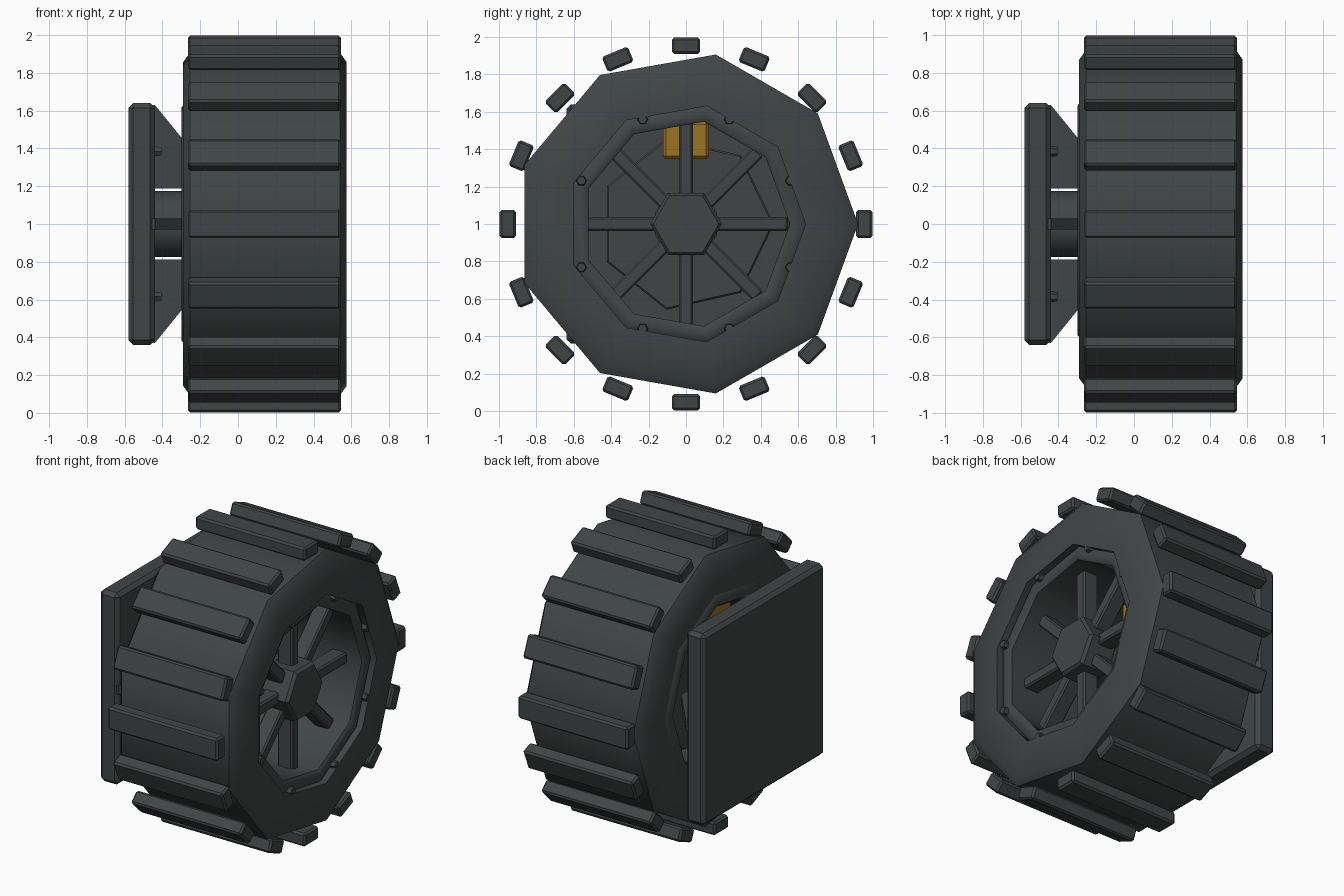
import bpy, bmesh, math
from mathutils import Matrix, Vector

if "Cube" in bpy.data.objects:
    bpy.data.objects.remove(bpy.data.objects["Cube"])

def material(name, color):
    m = bpy.data.materials.new(name)
    m.diffuse_color = (*color, 1)
    m.use_nodes = True
    m.node_tree.nodes["Principled BSDF"].inputs["Base Color"].default_value = m.diffuse_color
    return m

GREY = material("dark_grey", (0.052, 0.060, 0.060))
ORANGE = material("amber", (0.33, 0.175, 0.016))
UP = Matrix.Translation((0, 0, 1))      # wheel centre height

def finish(bm, name, mat, bevel=0.0, smooth=30):
    bmesh.ops.recalc_face_normals(bm, faces=bm.faces)
    if bevel:
        bmesh.ops.bevel(bm, geom=bm.edges[:], offset=bevel, segments=1,
                        affect='EDGES', profile=0.5)
    bm.transform(UP)
    me = bpy.data.meshes.new(name)
    bm.to_mesh(me)
    bm.free()
    me.materials.append(mat)
    ob = bpy.data.objects.new(name, me)
    bpy.context.collection.objects.link(ob)
    if smooth:
        bpy.ops.object.select_all(action='DESELECT')
        ob.select_set(True)
        bpy.context.view_layer.objects.active = ob
        bpy.ops.object.shade_smooth_by_angle(angle=math.radians(smooth))
    return ob

def lathe(name, profile, sides, closed, smooth=30):
    """Turn (x, radius) points around the x axis; cap the ends if not closed."""
    bm = bmesh.new()
    rings = []
    for x, r in profile:
        rings.append([bm.verts.new((x, r * math.cos(2 * math.pi * k / sides),
                                    r * math.sin(2 * math.pi * k / sides)))
                      for k in range(sides)])
    pairs = list(zip(rings, rings[1:]))
    if closed:
        pairs.append((rings[-1], rings[0]))
    else:
        bm.faces.new(rings[0])
        bm.faces.new(rings[-1])
    for a, b in pairs:
        for k in range(sides):
            n = (k + 1) % sides
            bm.faces.new((a[k], a[n], b[n], b[k]))
    return finish(bm, name, GREY, smooth=smooth)

def box(name, center, size, bevel=0.01, angle=0.0, mat=GREY):
    bm = bmesh.new()
    bmesh.ops.create_cube(bm, size=1)
    bm.transform(Matrix.Rotation(angle, 4, 'X') @ Matrix.Translation(center)
                 @ Matrix.Diagonal((*size, 1)))
    return finish(bm, name, mat, bevel, 0)

def bolt(name, x, y, z, depth, radius=0.03):
    bm = bmesh.new()
    bmesh.ops.create_cone(bm, cap_ends=True, segments=6, radius1=radius,
                          radius2=radius * 0.8, depth=depth)
    bm.transform(Matrix.Translation((x, y, z)) @ Matrix.Rotation(math.pi / 2, 4, 'Y'))
    return finish(bm, name, GREY, smooth=0)

# Nine-sided tyre with chamfered shoulders
lathe("tyre", [(-0.29, 0.64), (-0.29, 0.87), (-0.255, 0.92),
               (0.54, 0.92), (0.575, 0.87), (0.575, 0.64)], 9, True, 42)

# Rim barrel
lathe("rim", [(-0.30, 0.57), (-0.30, 0.625), (-0.285, 0.645), (0.525, 0.645),
              (0.54, 0.625), (0.54, 0.575), (0.525, 0.555), (-0.285, 0.555)], 9, True, 42)

# Treads around the tyre
for k in range(16):
    box("tread", (0.14, 0.953, 0), (0.81, 0.088, 0.15), 0.012, k * math.pi / 8)

# Spokes and rim bolts
for k in range(8):
    a = k * math.pi / 4
    box("spoke", (0.37, 0.35, 0), (0.11, 0.39, 0.075), 0.01, a)
    b = a + math.pi / 8
    bolt("rim_bolt", 0.55, 0.605 * math.cos(b), 0.605 * math.sin(b), 0.04)

# Hub, axle and brake disc
lathe("hub", [(0.28, 0.175), (0.30, 0.192), (0.48, 0.192), (0.50, 0.175)], 6, False, 0)
lathe("axle", [(-0.46, 0.175), (0.30, 0.175)], 16, False)
lathe("brake_disc", [(-0.17, 0.46), (-0.16, 0.47), (-0.11, 0.47), (-0.10, 0.46)], 7, False, 0)

# Brake caliper straddling the disc
box("caliper", (-0.13, 0, 0.448), (0.25, 0.245, 0.20), 0.015, mat=ORANGE)

# Mounting plate with its bolts
box("mounting_plate", (-0.51, 0, 0), (0.14, 1.28, 1.28), 0.025)
for sy in (-1, 1):
    for sz in (-1, 1):
        bolt("plate_bolt", -0.425, sy * 0.385, sz * 0.385, 0.04)

# Four tapering gussets between plate and axle
for k in range(4):
    bm = bmesh.new()
    pts = [(-0.46, 0.187), (-0.46, 0.63), (-0.44, 0.63), (-0.20, 0.335), (-0.20, 0.187)]
    face = bm.faces.new([bm.verts.new((x, r, -0.03)) for x, r in pts])
    ext = bmesh.ops.extrude_face_region(bm, geom=[face])
    bmesh.ops.translate(bm, vec=Vector((0, 0, 0.06)),
                        verts=[v for v in ext["geom"] if isinstance(v, bmesh.types.BMVert)])
    bm.transform(Matrix.Rotation(k * math.pi / 2, 4, 'X'))
    finish(bm, "gusset", GREY, smooth=0)
